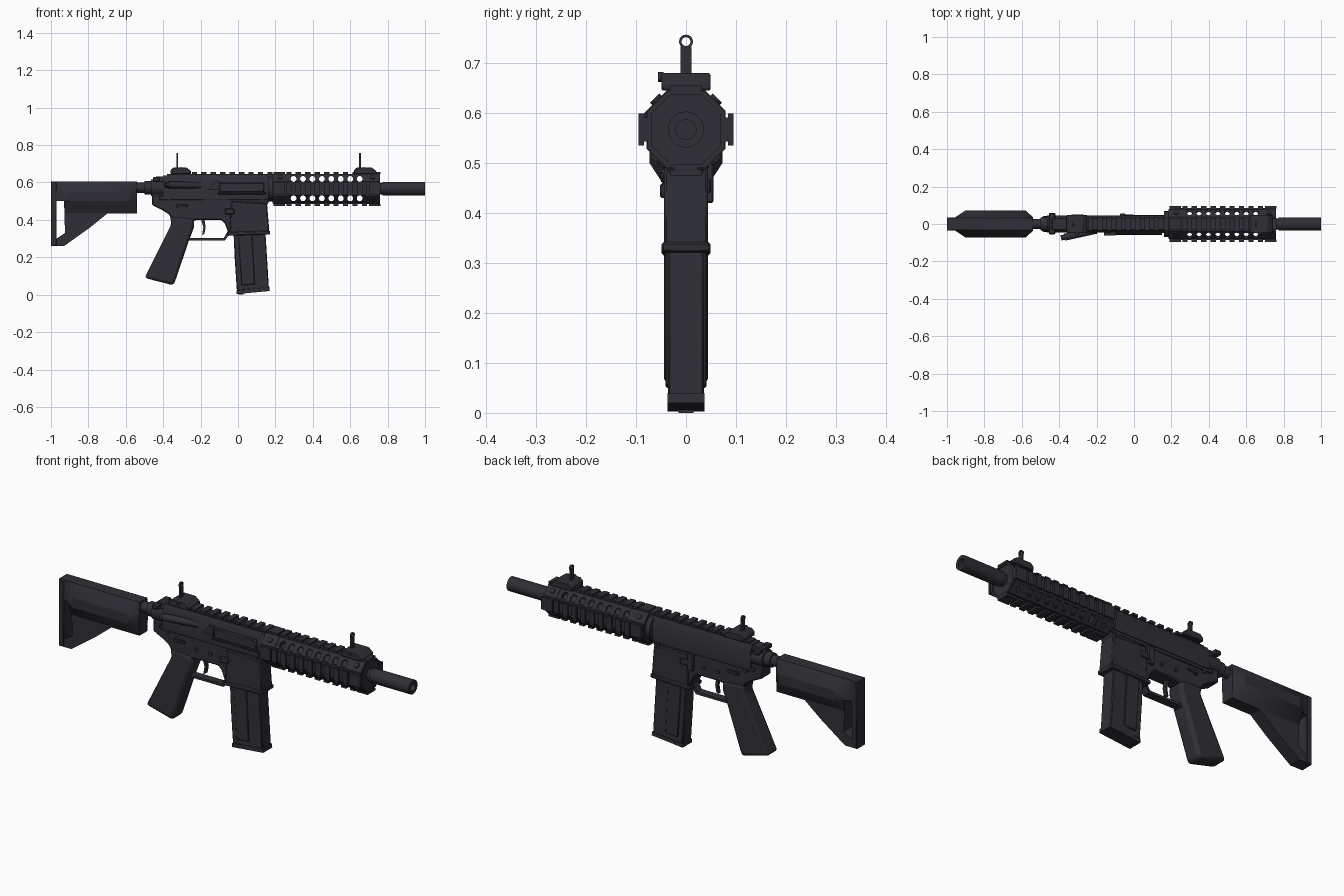
import bpy, bmesh, math
from mathutils import Vector, Matrix

cube = bpy.data.objects.get("Cube")
if cube:
    bpy.data.objects.remove(cube, do_unlink=True)

mat = bpy.data.materials.new("dark_gunmetal")
mat.use_nodes = True
color = (0.028, 0.028, 0.037, 1)
mat.diffuse_color = color
bsdf = mat.node_tree.nodes["Principled BSDF"]
bsdf.inputs["Base Color"].default_value = color
bsdf.inputs["Roughness"].default_value = 0.7
AXIS_Z = 0.567  # bore height
parts = []


def finish(name, bm, bevel=0, segments=1):
    bmesh.ops.recalc_face_normals(bm, faces=bm.faces)
    mesh = bpy.data.meshes.new(name)
    bm.to_mesh(mesh)
    bm.free()
    mesh.materials.append(mat)
    ob = bpy.data.objects.new(name, mesh)
    bpy.context.collection.objects.link(ob)
    if bevel:
        mod = ob.modifiers.new("bevel", "BEVEL")
        mod.width, mod.segments = bevel, segments
    parts.append(ob)
    return ob


def loft(name, rings, bevel=0, segments=1):
    """Skin a list of equal-length point loops."""
    bm = bmesh.new()
    loops = [[bm.verts.new(p) for p in ring] for ring in rings]
    n = len(loops[0])
    for a, b in zip(loops, loops[1:]):
        for i in range(n):
            bm.faces.new((a[i], a[(i + 1) % n], b[(i + 1) % n], b[i]))
    bm.faces.new(loops[0])
    bm.faces.new(loops[-1])
    return finish(name, bm, bevel, segments)


def side_prism(name, pts, y0, y1, bevel=0, segments=1):
    return loft(name, [[(x, y, z) for x, z in pts] for y in (y0, y1)], bevel, segments)


def length_prism(name, pts, x0, x1, bevel=0):
    return loft(name, [[(x, y, z) for y, z in pts] for x in (x0, x1)], bevel)


def boxes(name, spans, bevel=0, turn=0):
    """Boxes given as x0, x1, y0, y1, z0, z1, turned about the bore."""
    bm = bmesh.new()
    for x0, x1, y0, y1, z0, z1 in spans:
        m = Matrix.Translation(((x0 + x1) / 2, (y0 + y1) / 2, (z0 + z1) / 2))
        m = m @ Matrix.Diagonal((x1 - x0, y1 - y0, z1 - z0, 1))
        bmesh.ops.create_cube(bm, size=1, matrix=m)
    if turn:
        bmesh.ops.rotate(bm, verts=bm.verts, cent=(0, 0, AXIS_Z),
                         matrix=Matrix.Rotation(turn, 3, 'X'))
    return finish(name, bm, bevel)


def rod(name, p, q, r, r2=None, sides=24, bevel=0):
    p, q = Vector(p), Vector(q)
    bm = bmesh.new()
    m = Matrix.Translation((p + q) / 2) @ (q - p).to_track_quat('Z', 'Y').to_matrix().to_4x4()
    bmesh.ops.create_cone(bm, cap_ends=True, segments=sides, radius1=r,
                          radius2=r if r2 is None else r2, depth=(q - p).length, matrix=m)
    return finish(name, bm, bevel)


def cut(ob, *cutters):
    """Subtract the cutters, keep the result, drop the cutters."""
    for c in cutters:
        mod = ob.modifiers.new("cut", "BOOLEAN")
        mod.object, mod.solver = c, 'EXACT'
    bpy.context.view_layer.update()
    mesh = bpy.data.meshes.new_from_object(ob.evaluated_get(bpy.context.evaluated_depsgraph_get()))
    ob.modifiers.clear()
    ob.data = mesh
    for c in cutters:
        parts.remove(c)
        bpy.data.objects.remove(c, do_unlink=True)


def octagon(flat, half):
    f, h = flat, half
    return [(y, AXIS_Z + z) for y, z in
            ((-h, f), (h, f), (f, h), (f, -h), (h, -f), (-h, -f), (-f, -h), (-f, h))]


# Shoulder stock: faceted upper body, thin web below, butt plate
def stock_ring(x, w):
    t = 0.032
    half = [(t, 0.605), (w, 0.55), (w, 0.5), (t, 0.437)]
    return [(x, y, z) for y, z in half] + [(x, -y, z) for y, z in reversed(half)]


loft("stock_body", [stock_ring(x, w) for x, w in
                    ((-0.975, 0.034), (-0.955, 0.036), (-0.9, 0.073), (-0.58, 0.073), (-0.54, 0.036))])
web = side_prism("stock_web", [(-1, 0.605), (-0.9, 0.605), (-0.54, 0.5), (-0.54, 0.433), (-0.7, 0.433),
                               (-0.79, 0.36), (-0.93, 0.26), (-1, 0.26)], -0.032, 0.032)
slot = [(-0.97, 0.5), (-0.93, 0.5), (-0.925, 0.33), (-0.97, 0.3)]
cut(web, side_prism("slot_cutter", slot, -0.1, 0.1))
cut(parts[0], side_prism("slot_cutter", slot, -0.1, 0.1))
boxes("butt_plate", [(-1, -0.97, -0.036, 0.036, 0.26, 0.605)], 0.004)

# Buffer tube and its collars
for name, x0, x1, r in (("buffer_tube", -0.56, -0.44, 0.027), ("lock_collar", -0.5, -0.46, 0.036),
                        ("rear_collar", -0.465, -0.4, 0.045)):
    rod(name, (x0, 0, 0.572), (x1, 0, 0.572), r)

# Receivers
length_prism("upper_receiver", [(-0.046, 0.52), (0.046, 0.52), (0.046, 0.6), (0.03, 0.637),
                                (-0.03, 0.637), (-0.046, 0.6)], -0.4, 0.2)
side_prism("lower_receiver", [(-0.46, 0.54), (-0.46, 0.48), (-0.41, 0.455), (-0.37, 0.43), (-0.35, 0.39),
                              (-0.25, 0.39), (-0.22, 0.4), (-0.09, 0.4), (-0.07, 0.38), (-0.05, 0.325),
                              (0.163, 0.325), (0.155, 0.48), (0.19, 0.54)], -0.038, 0.038, 0.006)
side_prism("magazine_well", [(-0.035, 0.5), (-0.045, 0.325), (0.168, 0.33), (0.155, 0.49)],
           -0.044, 0.044, 0.005)
side_prism("well_flare", [(-0.06, 0.335), (-0.055, 0.315), (0.17, 0.322), (0.172, 0.342)], -0.049, 0.049, 0.004)
boxes("receiver_ledge", [(-0.42, 0.19, -0.042, 0.042, 0.505, 0.528)], 0.003)
boxes("charging_handle", [(-0.44, -0.36, -0.032, 0.032, 0.6, 0.632),
                          (-0.455, -0.42, -0.055, 0.06, 0.605, 0.628)], 0.004)
rod("forward_assist", (-0.37, -0.07, 0.588), (-0.2, -0.036, 0.584), 0.019, 0.016, 12)
rod("assist_button", (-0.39, -0.074, 0.588), (-0.365, -0.069, 0.588), 0.014, sides=12)
boxes("port_cover", [(-0.1, 0.14, -0.056, -0.04, 0.548, 0.6)], 0.005)
rod("cover_hinge", (-0.11, -0.053, 0.543), (0.15, -0.053, 0.543), 0.006, sides=8)
side_prism("case_deflector", [(-0.16, 0.56), (-0.1, 0.56), (-0.1, 0.605), (-0.125, 0.605)], -0.062, -0.04)

# Small controls on both sides
for s in (-1, 1):
    rod("selector_pivot", (-0.32, s * 0.035, 0.475), (-0.32, s * 0.05, 0.475), 0.013, sides=12)
    boxes("selector_lever", [(-0.325, -0.27, min(s * 0.044, s * 0.052), max(s * 0.044, s * 0.052),
                              0.468, 0.482)], 0.002)
    for x, z in ((-0.37, 0.5), (-0.21, 0.45), (-0.13, 0.45), (0.13, 0.5)):
        rod("receiver_pin", (x, s * 0.035, z), (x, s * 0.045, z), 0.01, sides=10)
boxes("bolt_catch", [(-0.075, -0.045, 0.036, 0.055, 0.42, 0.51), (-0.075, 0.0, 0.036, 0.05, 0.44, 0.47)], 0.003)
boxes("magazine_release", [(-0.07, -0.02, -0.052, -0.036, 0.43, 0.46)], 0.004)

# Trigger group and grip
side_prism("trigger_guard", [(-0.28, 0.303), (-0.28, 0.29), (-0.07, 0.29), (-0.045, 0.325), (-0.055, 0.34),
                             (-0.076, 0.303)], -0.02, 0.02)
side_prism("trigger", [(-0.2, 0.41), (-0.18, 0.41), (-0.173, 0.36), (-0.18, 0.325), (-0.192, 0.32),
                       (-0.185, 0.36)], -0.009, 0.009)
side_prism("pistol_grip", [(-0.365, 0.42), (-0.355, 0.38), (-0.5, 0.09), (-0.345, 0.05), (-0.332, 0.085),
                           (-0.262, 0.29), (-0.235, 0.36), (-0.235, 0.41)], -0.044, 0.044, 0.016, 2)

# Magazine with raised side ribs and floor plate
side_prism("magazine", [(-0.025, 0.36), (-0.018, 0.2), (-0.006, 0.02), (0.165, 0.036), (0.155, 0.2),
                        (0.145, 0.36)], -0.036, 0.036, 0.004)
side_prism("magazine_rib", [(0.0, 0.33), (0.02, 0.05), (0.09, 0.056), (0.075, 0.33)], -0.041, 0.041, 0.003)
side_prism("floor_plate", [(-0.008, 0.022), (-0.007, 0.003), (0.17, 0.02), (0.168, 0.04)], -0.037, 0.037)
boxes("floor_tab", [(0.0, 0.03, -0.015, 0.015, 0.0, 0.006)])

# Handguard: hollow octagon pierced by rows of round holes
guard = length_prism("handguard", octagon(0.077, 0.037), 0.19, 0.76)
hole_x = [0.297 + 0.0505 * i for i in range(8)]
cut(guard, length_prism("bore_cutter", octagon(0.0695, 0.031), 0.15, 0.8))
cut(guard, *[rod("hole_cutter", (x, -0.2, AXIS_Z + dz), (x, 0.2, AXIS_Z + dz), 0.0155, sides=16)
             for x in hole_x for dz in (-0.052, 0.052)])
for name, x0, x1 in (("rear_cap", 0.185, 0.265), ("front_cap", 0.685, 0.755)):
    length_prism(name, octagon(0.079, 0.038), x0, x1)
rod("barrel_nut", (0.16, 0, AXIS_Z), (0.2, 0, AXIS_Z), 0.07)

# Four accessory rails around the handguard, with solid ends
teeth_x = [0.272 + 0.0505 * i for i in range(9)]
for k, name in enumerate(("top", "left", "bottom", "right")):
    out = AXIS_Z + (0.088, 0.095, 0.092, 0.095)[k]
    base, mid = AXIS_Z + 0.07, out - 0.011
    spans = [(0.19, 0.76, -0.024, 0.024, base, mid + 0.001)]
    spans += [(x - 0.014, x + 0.014, -0.032, 0.032, mid, out) for x in teeth_x]
    spans += [(0.19, 0.25, -0.032, 0.032, mid, out), (0.7, 0.762, -0.032, 0.032, mid, out)]
    boxes(name + "_rail", spans, turn=-k * math.pi / 2)

# Cap screws on the slanted faces
for x in (0.225, 0.72):
    for sy in (-1, 1):
        for sz in (-1, 1):
            d = Vector((0, sy, sz)).normalized()
            c = Vector((x, 0, AXIS_Z))
            rod("cap_screw", c + d * 0.07, c + d * 0.089, 0.013, sides=10)

# Receiver top rail
spans = [(-0.38, 0.19, -0.025, 0.025, 0.63, 0.645)]
spans += [(x - 0.014, x + 0.014, -0.034, 0.034, 0.643, 0.655)
          for x in (0.272 - 0.0505 * i for i in range(2, 13))]
boxes("receiver_rail", spans)

# Barrel and muzzle tube
rod("barrel", (0.18, 0, AXIS_Z), (0.79, 0, AXIS_Z), 0.03)
muzzle = rod("muzzle_tube", (0.772, 0, AXIS_Z), (1, 0, AXIS_Z), 0.036, sides=32)
cut(muzzle, rod("bore_cutter", (0.9, 0, AXIS_Z), (1.1, 0, AXIS_Z), 0.02))

# Flip-up sights: clamp, post, ring and side knob
for name, x0, x1, xp in (("rear", -0.36, -0.25, -0.325), ("front", 0.62, 0.74, 0.653)):
    side_prism(name + "_sight_base", [(x0, 0.645), (x1, 0.645), (x1, 0.66), (x1 - 0.025, 0.68),
                                      (x0 + 0.015, 0.68), (x0, 0.665)], -0.049, 0.049, 0.003)
    boxes(name + "_sight_post", [(xp - 0.005, xp + 0.005, -0.011, 0.011, 0.675, 0.733)])
    rod(name + "_sight_knob", (xp + 0.02, -0.056, 0.672), (xp + 0.02, -0.045, 0.672), 0.01, sides=12)
    ring = rod(name + "_sight_ring", (xp - 0.005, 0, 0.743), (xp + 0.005, 0, 0.743), 0.014, sides=16)
    cut(ring, rod("ring_cutter", (xp - 0.1, 0, 0.743), (xp + 0.1, 0, 0.743), 0.009, sides=16))

# Smooth round parts, keep hard edges
bpy.ops.object.select_all(action='DESELECT')
for ob in parts:
    ob.select_set(True)
bpy.context.view_layer.objects.active = parts[0]
bpy.ops.object.shade_smooth_by_angle(angle=math.radians(30))
